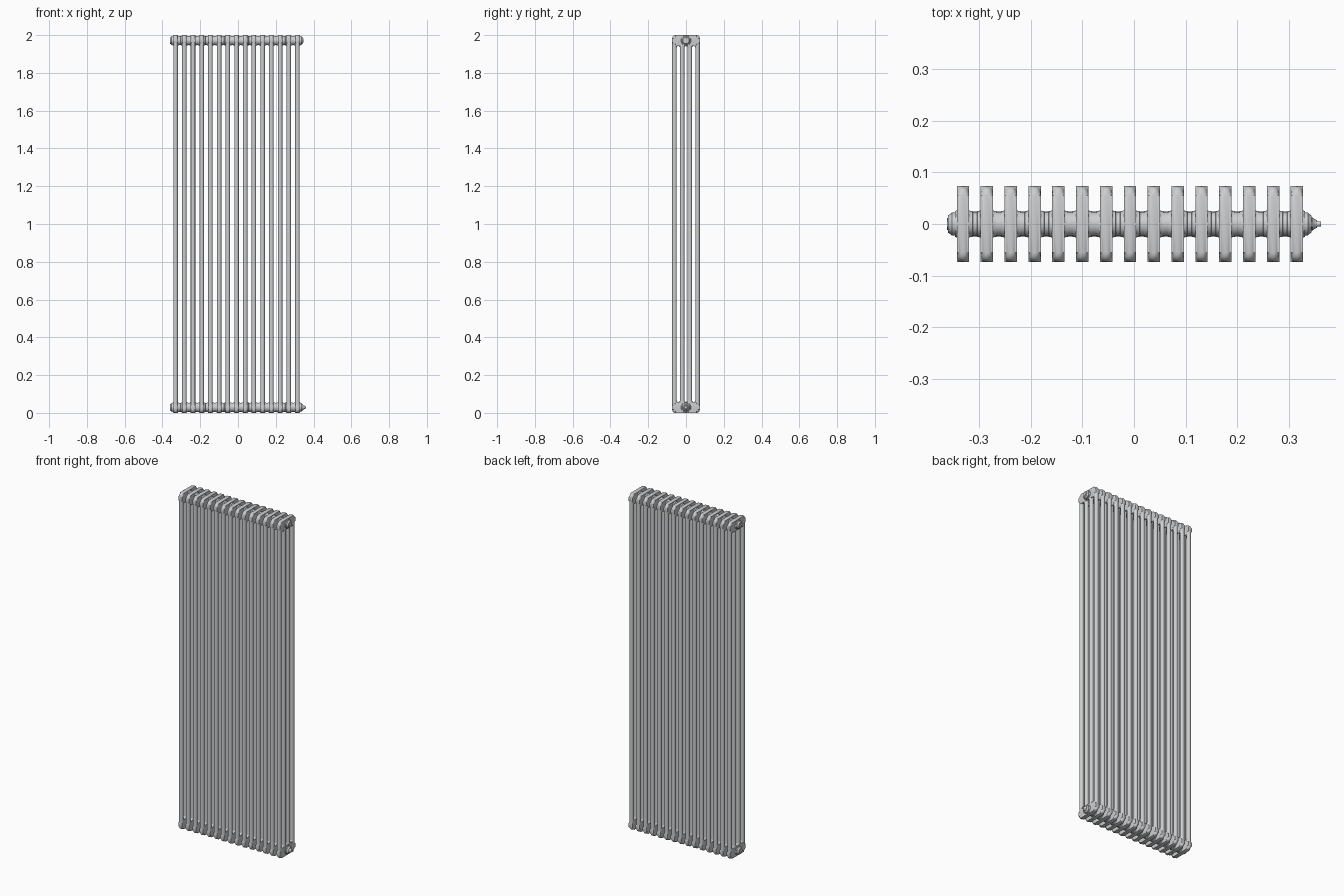
import bpy, bmesh, math
from mathutils import Vector

cube = bpy.data.objects.get("Cube")
if cube:
    bpy.data.objects.remove(cube, do_unlink=True)

COUNT, PITCH, FIRST = 15, 0.0461, -0.3305
LAST = FIRST + (COUNT - 1) * PITCH
HEIGHT = 2.0
TUBE_R = 0.012
TUBE_Y = [-0.061, -0.0203, 0.0203, 0.061]
HEAD_H = 0.058          # height of the solid head at each end
HEAD_Y = TUBE_Y[-1] + TUBE_R
CORNER = 0.018          # corner radius of the head outline
HUB_Z = 0.029           # hub axis, measured from each end

paint = bpy.data.materials.new("grey_enamel")
paint.use_nodes = True
paint.diffuse_color = (0.61, 0.62, 0.635, 1)
paint.node_tree.nodes["Principled BSDF"].inputs["Base Color"].default_value = paint.diffuse_color


def finish(name, bm, angle=35):
    bmesh.ops.recalc_face_normals(bm, faces=bm.faces)
    mesh = bpy.data.meshes.new(name)
    bm.to_mesh(mesh)
    bm.free()
    mesh.materials.append(paint)
    obj = bpy.data.objects.new(name, mesh)
    bpy.context.collection.objects.link(obj)
    bpy.ops.object.select_all(action='DESELECT')
    obj.select_set(True)
    bpy.context.view_layer.objects.active = obj
    bpy.ops.object.shade_smooth_by_angle(angle=math.radians(angle))
    return obj


def skin(bm, rings):
    """Bridge a list of vertex rings and return the two end caps."""
    n = len(rings[0])
    for a, b in zip(rings, rings[1:]):
        for i in range(n):
            j = (i + 1) % n
            bm.faces.new((a[i], a[j], b[j], b[i]))
    return bm.faces.new(rings[0][::-1]), bm.faces.new(rings[-1])


def sweep(bm, path, radius, sides=16):
    """Round tube along (y, z, direction angle) points."""
    rings = []
    for y, z, ang in path:
        out = Vector((0, -math.sin(ang), math.cos(ang)))
        ring = []
        for i in range(sides):
            t = math.tau * i / sides
            p = Vector((math.cos(t) * radius, y, z)) + out * math.sin(t) * radius
            ring.append(bm.verts.new(p))
        rings.append(ring)
    skin(bm, rings)


def lathe(bm, profile, z, sides=24):
    """Turned shape about the x axis from (x, radius) points."""
    rings = []
    for x, r in profile:
        rings.append([bm.verts.new((x, r * math.cos(math.tau * i / sides),
                                    z + r * math.sin(math.tau * i / sides)))
                      for i in range(sides)])
    skin(bm, rings)


def head(bm, centre_z, steps=6):
    """Rounded rectangle slab with a fully rounded rim."""
    outline = []
    corners = ((1, 1), (-1, 1), (-1, -1), (1, -1))
    for quarter, (sy, sz) in enumerate(corners):
        for k in range(steps + 1):
            a = (quarter + k / steps) * math.pi / 2
            outline.append((sy * (HEAD_Y - CORNER) + CORNER * math.cos(a),
                            centre_z + sz * (HEAD_H / 2 - CORNER) + CORNER * math.sin(a)))
    rings = [[bm.verts.new((x, y, z)) for y, z in outline] for x in (-TUBE_R, TUBE_R)]
    caps = skin(bm, rings)
    rim = [e for cap in caps for e in cap.edges]
    bmesh.ops.bevel(bm, geom=rim, offset=TUBE_R * 0.97, segments=5,
                    profile=0.5, affect='EDGES')


# One section: four tubes, arches between them, and a rounded head at each end
bm = bmesh.new()
for base, sign in ((0, 1), (HEIGHT, -1)):
    head(bm, base + sign * HEAD_H / 2)
    for y0, y1 in zip(TUBE_Y, TUBE_Y[1:]):
        mid, rad = (y0 + y1) / 2, (y1 - y0) / 2
        arch_z = HEAD_H - TUBE_R + rad
        path = []
        for k in range(11):
            a = math.pi * k / 10
            path.append((mid - rad * math.cos(a),
                         base + sign * (arch_z - rad * math.sin(a)),
                         math.atan2(-sign * math.cos(a), math.sin(a))))
        sweep(bm, path, TUBE_R)
for y in TUBE_Y:
    sweep(bm, [(y, HUB_Z, math.pi / 2), (y, HEIGHT - HUB_Z, math.pi / 2)], TUBE_R)
section = finish("section_01", bm, 50)
section.location.x = FIRST
for i in range(1, COUNT):
    copy = section.copy()
    copy.name = f"section_{i + 1:02d}"
    copy.location.x = FIRST + i * PITCH
    bpy.context.collection.objects.link(copy)

# Hub pipes with a collar at each section and a recessed joint between
half = [(0.0, 0.027), (0.011, 0.027), (0.0135, 0.0257), (0.0155, 0.0252),
        (0.0185, 0.0252), (0.019, 0.0237), (0.0225, 0.0237)]
for label, z in (("bottom", HUB_Z), ("top", HEIGHT - HUB_Z)):
    profile = []
    for i in range(COUNT):
        x = FIRST + i * PITCH
        left = half[1:] if i else half[1:4]
        right = half if i < COUNT - 1 else half[:4]
        profile += [(x - d, r) for d, r in reversed(left)]
        profile += [(x + d, r) for d, r in right]
    bm = bmesh.new()
    lathe(bm, profile, z)
    finish(label + "_hub_pipe", bm)

    # End plugs: stepped disc with a hexagonal boss
    bm = bmesh.new()
    lathe(bm, [(FIRST - 0.015, 0.0225), (FIRST - 0.021, 0.0225),
               (FIRST - 0.024, 0.02), (FIRST - 0.029, 0.017)], z)
    lathe(bm, [(FIRST - 0.02, 0.012), (-0.361, 0.012)], z, 6)
    finish(label + "_right_plug", bm)
    bm = bmesh.new()
    lathe(bm, [(LAST + 0.015, 0.0225), (LAST + 0.021, 0.0225),
               (LAST + 0.024, 0.019), (LAST + 0.028, 0.0165)], z)
    lathe(bm, [(LAST + 0.02, 0.012), (0.346, 0.012)], z, 6)
    finish(label + "_left_plug", bm)

# Vent valve on the lower left plug
bm = bmesh.new()
lathe(bm, [(0.34, 0.0135), (0.346, 0.0125), (0.349, 0.0095), (0.354, 0.0075),
           (0.354, 0.005), (0.361, 0.005)], HUB_Z, 16)
finish("vent_valve", bm)
